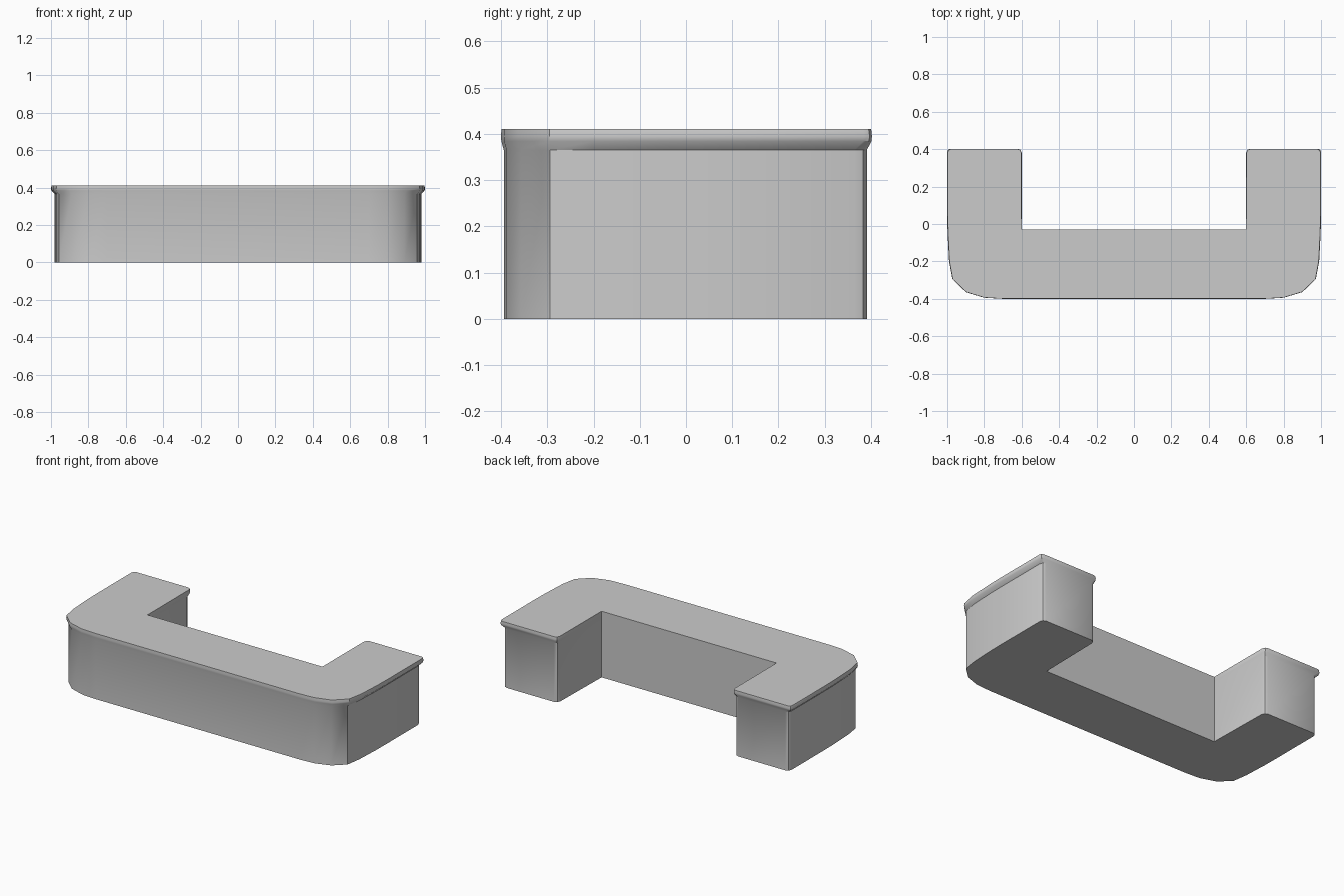
import bpy, bmesh

if "Cube" in bpy.data.objects:
    bpy.data.objects.remove(bpy.data.objects["Cube"])

# Right half of the U outline, front centre to inner corner: lip x, lip y, body x, body y
HALF = [(0.70, -0.400, 0.70, -0.394), (0.80, -0.394, 0.795, -0.388),
        (0.90, -0.364, 0.89, -0.357), (0.972, -0.295, 0.958, -0.294),
        (0.990, -0.20, 0.972, -0.20), (0.998, -0.05, 0.979, -0.05),
        (1.0, 0.05, 0.980, 0.05),
        (1.0, 0.385, 0.980, 0.365), (0.995, 0.397, 0.973, 0.383),
        (0.983, 0.402, 0.955, 0.391),
        (0.620, 0.402, 0.632, 0.391), (0.607, 0.397, 0.615, 0.383),
        (0.600, 0.382, 0.607, 0.365), (0.600, -0.03, 0.600, -0.03)]


def ring(t):
    """Full outline, blended from body (t=0) to lip (t=1)."""
    half = [(bx + (lx - bx) * t, by + (ly - by) * t) for lx, ly, bx, by in HALF]
    return half + [(-x, y) for x, y in reversed(half)]


def loft(name, levels):
    bm = bmesh.new()
    rings = [[bm.verts.new((x, y, z)) for x, y in ring(t)] for t, z in levels]
    n = len(rings[0])
    for a, b in zip(rings, rings[1:]):
        for i in range(n):
            j = (i + 1) % n
            bm.faces.new((a[i], a[j], b[j], b[i]))
    bm.faces.new(rings[0][::-1])
    bm.faces.new(rings[-1])
    bmesh.ops.recalc_face_normals(bm, faces=bm.faces)
    # concave caps become triangles
    bmesh.ops.triangulate(bm, faces=[f for f in bm.faces if len(f.verts) > 4])
    mesh = bpy.data.meshes.new(name)
    bm.to_mesh(mesh)
    bm.free()
    obj = bpy.data.objects.new(name, mesh)
    bpy.context.collection.objects.link(obj)
    bpy.context.view_layer.objects.active = obj
    obj.select_set(True)
    bpy.ops.object.shade_smooth_by_angle(angle=0.6)
    return obj


# U-shaped counter: straight wall, flare, vertical lip, softened top edge
loft("counter", [(0, 0), (0, 0.365), (0.9, 0.384), (1, 0.395), (0.85, 0.41)])
